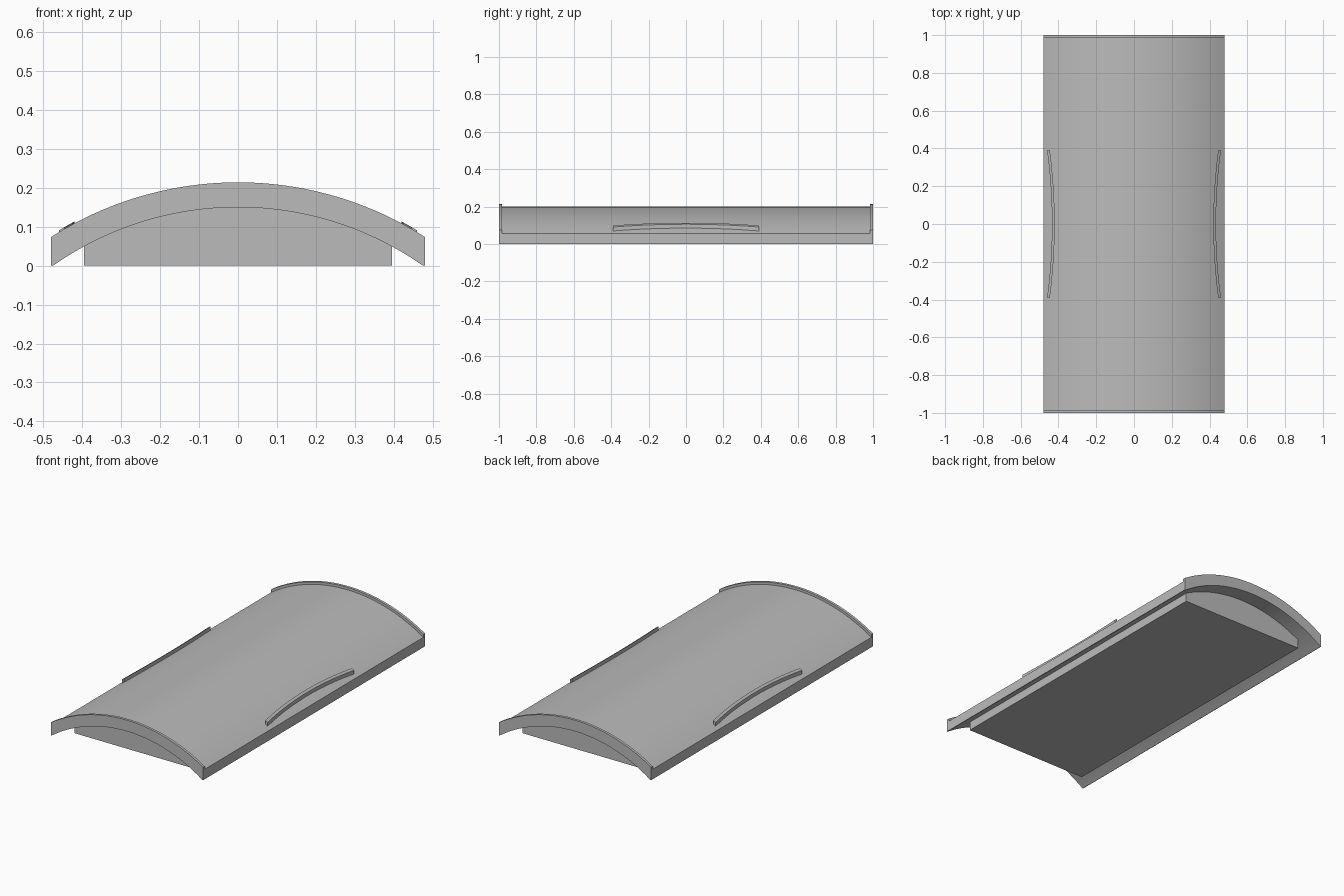
import bpy
import bmesh
from math import asin, sin, cos, sqrt

cube = bpy.data.objects.get("Cube")
if cube:
    bpy.data.objects.remove(cube, do_unlink=True)

CENTRE_Z = -0.677          # axis shared by every arch
INNER, SHELL, RIB, STRIP = 0.827, 0.877, 0.891, 0.895
HALF_W = 0.48

grey = bpy.data.materials.new("roof_grey")
grey.use_nodes = True
colour = (0.5, 0.5, 0.5, 1)
grey.diffuse_color = colour
grey.node_tree.nodes["Principled BSDF"].inputs["Base Color"].default_value = colour


def arc(radius, half, steps=48):
    """Points (x, z) of an arch from -half to +half."""
    a = asin(half / radius)
    angles = [a * (2 * i / steps - 1) for i in range(steps + 1)]
    return [(radius * sin(t), CENTRE_Z + radius * cos(t)) for t in angles]


def finish(name, bm):
    bmesh.ops.recalc_face_normals(bm, faces=bm.faces)
    mesh = bpy.data.meshes.new(name)
    bm.to_mesh(mesh)
    bm.free()
    mesh.materials.append(grey)
    obj = bpy.data.objects.new(name, mesh)
    bpy.context.collection.objects.link(obj)
    bpy.ops.object.select_all(action='DESELECT')
    obj.select_set(True)
    bpy.context.view_layer.objects.active = obj
    bpy.ops.object.shade_smooth_by_angle(angle=0.5)
    return obj


def sweep(name, sections):
    """Skin a list of matching closed rings and cap both ends."""
    bm = bmesh.new()
    rings = [[bm.verts.new(p) for p in ring] for ring in sections]
    for a, b in zip(rings, rings[1:]):
        for i in range(len(a)):
            j = (i + 1) % len(a)
            bm.faces.new((a[i], a[j], b[j], b[i]))
    bm.faces.new(rings[0])
    bm.faces.new(rings[-1])
    return finish(name, bm)


def prism(name, profile, y0, y1):
    return sweep(name, [[(x, y, z) for x, z in profile] for y in (y0, y1)])


def arch_profile(outer):
    under = arc(INNER, 0.475)
    return arc(outer, HALF_W) + [(HALF_W, 0)] + under[::-1] + [(-HALF_W, 0)]


# Curved roof shell with a raised rib at each end
prism("roof_shell", arch_profile(SHELL), -0.985, 0.985)
prism("front_rib", arch_profile(RIB), -1, -0.985)
prism("back_rib", arch_profile(RIB), 0.985, 1)

# Solid ceiling block filling the underside
prism("ceiling_block", arc(INNER + 0.003, 0.395) + [(0.395, 0), (-0.395, 0)], -0.91, 0.91)


# Bowed rain strips standing on the shell near each side
def surface(radius, x):
    return CENTRE_Z + sqrt(radius ** 2 - x ** 2)


for name, side in (("left_rain_strip", 1), ("right_rain_strip", -1)):
    sections = []
    for i in range(25):
        t = i / 12 - 1
        x0 = 0.42 + 0.026 * t * t
        x1 = x0 + 0.014
        ring = [(x0, surface(SHELL - 0.004, x0)), (x1, surface(SHELL - 0.004, x1)),
                (x1, surface(STRIP, x1)), (x0, surface(STRIP, x0))]
        sections.append([(side * x, 0.39 * t, z) for x, z in ring])
    sweep(name, sections)
